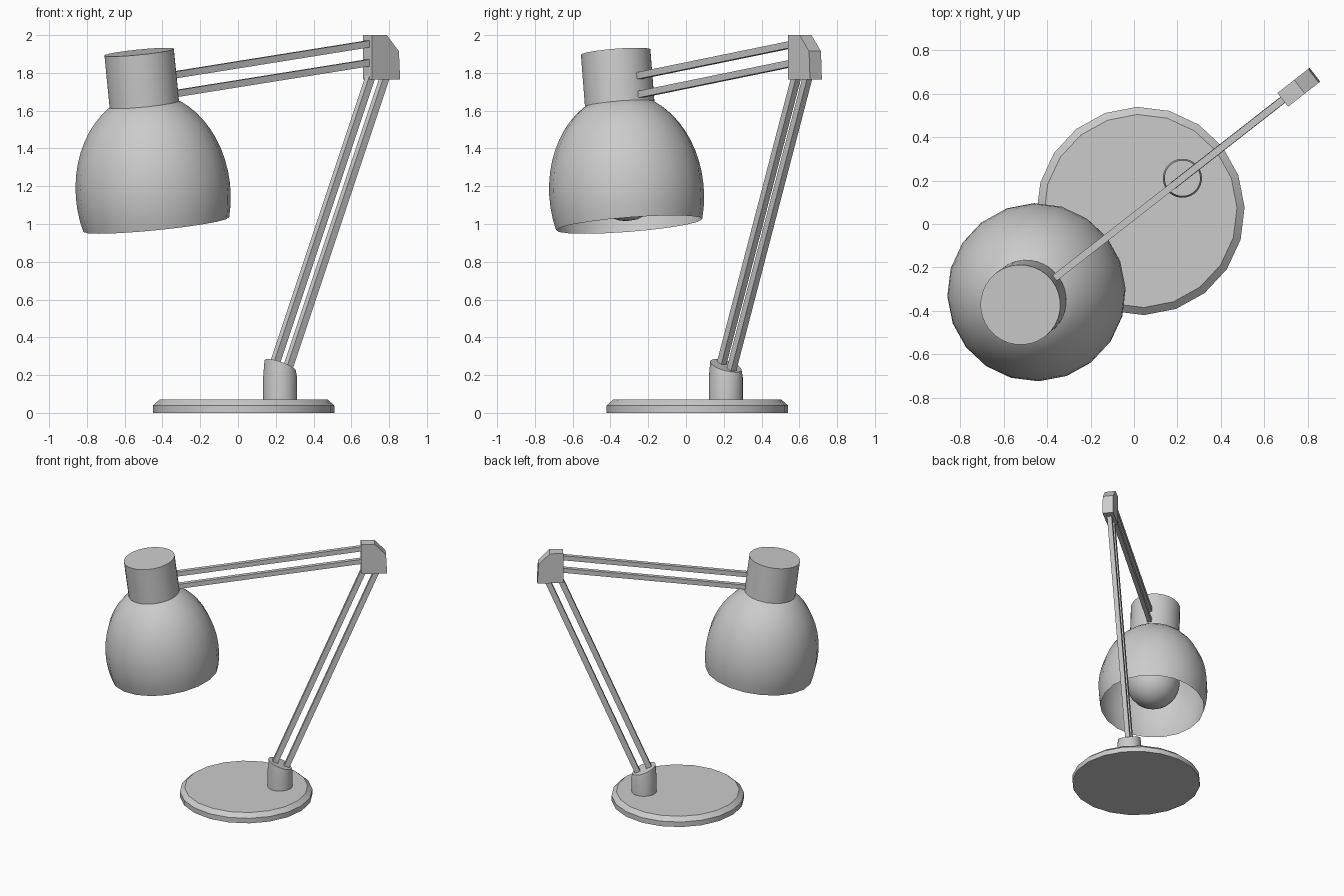
import bpy, bmesh, math
from mathutils import Matrix, Vector

if "Cube" in bpy.data.objects:
    bpy.data.objects.remove(bpy.data.objects["Cube"])

# The lamp is built in its arm plane (u, v, z), then turned to its diagonal
FRAME = Matrix.Translation((0.03, 0.06, 0)) @ Matrix.Rotation(math.radians(38), 4, 'Z')
SLOPE_LOW, SLOPE_UP = 0.423, 0.126


def finish(name, bm, local=Matrix(), angle=30):
    bmesh.ops.recalc_face_normals(bm, faces=bm.faces)
    bm.transform(FRAME @ local)
    for f in bm.faces:
        f.smooth = True
    me = bpy.data.meshes.new(name)
    bm.to_mesh(me)
    bm.free()
    me.set_sharp_from_angle(angle=math.radians(angle))
    ob = bpy.data.objects.new(name, me)
    bpy.context.collection.objects.link(ob)
    return ob


def lathe(profile, sides):
    """Revolve (radius, height) points; zero radius closes to a pole."""
    bm = bmesh.new()
    rings = []
    for r, h in profile:
        if r < 1e-6:
            rings.append([bm.verts.new((0, 0, h))] * sides)
        else:
            rings.append([bm.verts.new((r * math.cos(a), r * math.sin(a), h))
                          for a in (2 * math.pi * i / sides for i in range(sides))])
    for a, b in zip(rings, rings[1:]):
        for i in range(sides):
            j = (i + 1) % sides
            loop = list(dict.fromkeys((a[i], a[j], b[j], b[i])))
            bm.faces.new(loop)
    return bm


def prism(outline, depth):
    """Extrude a (u, z) outline symmetrically across the arm plane."""
    bm = bmesh.new()
    face = bm.faces.new([bm.verts.new((u, -depth / 2, z)) for u, z in outline])
    new = bmesh.ops.extrude_face_region(bm, geom=[face])
    bmesh.ops.translate(bm, vec=(0, depth, 0),
                        verts=[v for v in new['geom'] if isinstance(v, bmesh.types.BMVert)])
    return bm


def rod(name, start, end, thick, depth):
    a, b = Vector(start), Vector(end)
    d = (b - a).normalized()
    n = Vector((-d.y, d.x)) * thick / 2
    finish(name, prism([a - n, b - n, b + n, a + n], depth))


# Base disc with bevelled edge
finish("base", lathe([(0, 0), (0.48, 0), (0.48, 0.04), (0.445, 0.07), (0, 0.07)], 20))

# Stem socket, its top cut square to the lower arm
bm = lathe([(0.09, 0.065), (0.09, 0.19), (0.083, 0.25), (0, 0.25)], 32)
for v in bm.verts:
    if v.co.z > 0.24:
        v.co.z -= SLOPE_LOW * v.co.x
finish("stem", bm, Matrix.Translation((0.245, 0, 0)))

# Lower parallel arms
for name, u0 in (("lower_arm_inner", 0.183), ("lower_arm_outer", 0.281)):
    rod(name, (u0, 0.2), (u0 + 1.59 * SLOPE_LOW, 1.79), 0.04, 0.035)

# Upper parallel arms
for name, z0 in (("upper_arm_top", 1.785), ("upper_arm_bottom", 1.685)):
    rod(name, (-0.50, z0), (0.86, z0 + 1.36 * SLOPE_UP), 0.036, 0.032)

# Elbow block with sloped back corner
finish("elbow", prism([(0.832, 1.765), (1.02, 1.765), (1.012, 1.915),
                       (0.93, 2.0), (0.832, 2.0)], 0.08))

# Tilted lamp head: open shade, cap and bulb share one axis
HEAD = Matrix.Translation((-0.587, 0, 0.997)) @ Matrix.Rotation(-math.radians(7.2), 4, 'Y')
steps = 12
t0, t1 = math.asin(-0.17 / 0.53), math.asin(0.47 / 0.53)
dome = [(0.41 * math.cos(t), 0.17 + 0.53 * math.sin(t))
        for t in (t0 + (t1 - t0) * i / steps for i in range(steps + 1))]
finish("shade", lathe(dome + [(0.185, 0.642)], 20), HEAD)
finish("cap", lathe([(0.185, 0.64), (0.185, 0.92), (0, 0.92)], 32), HEAD)

bulb = [(0.2 * math.sin(t), 0.22 - 0.2 * math.cos(t))
        for t in (math.radians(15 * i) for i in range(11))]
finish("bulb", lathe(bulb + [(0.09, 0.45), (0.09, 0.64)], 24), HEAD, 40)
